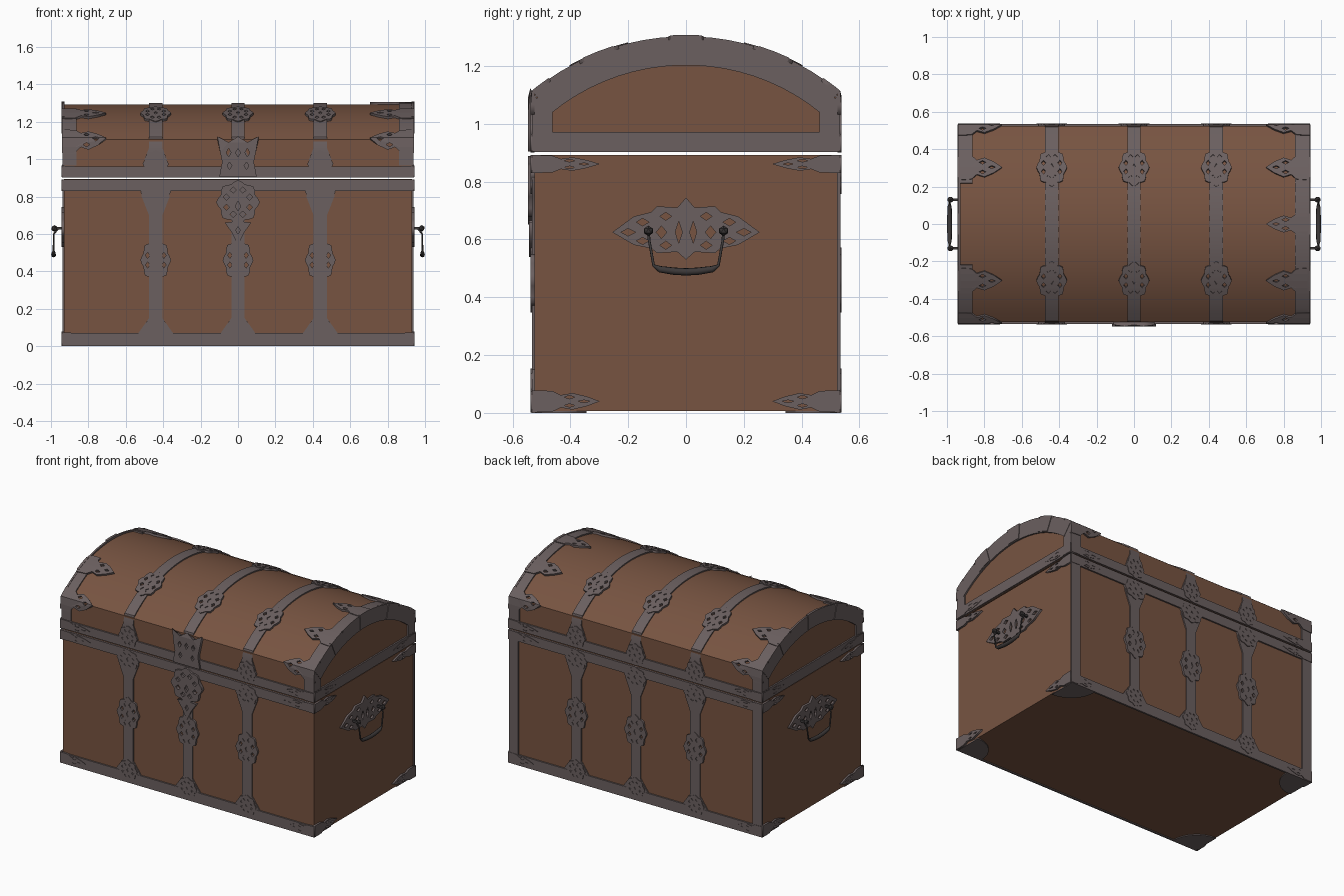
import bpy, bmesh, math
from mathutils import Vector

if "Cube" in bpy.data.objects:
    bpy.data.objects.remove(bpy.data.objects["Cube"])

def material(name, col):
    m = bpy.data.materials.new(name)
    m.diffuse_color = (*col, 1)
    m.use_nodes = True
    m.node_tree.nodes["Principled BSDF"].inputs["Base Color"].default_value = m.diffuse_color
    return m

WOOD = material("brown_wood", (0.185, 0.088, 0.053))
IRON = material("grey_iron", (0.145, 0.115, 0.115))
DARK = material("dark_iron", (0.045, 0.04, 0.04))

# chest half length, half depth, wall height, crown height
X, Y, H, TOP = 0.93, 0.525, 1.105, 1.293
SAG = TOP - H
R = (Y * Y + SAG * SAG) / (2 * SAG)
A = math.asin(Y / R)
L = 2 * A * R
END = 2 * H + L            # path length: up the front, over the lid, down the back

# placements: (u, v, height above surface) -> point
def wrap(u, s, h):
    if s < H - 1e-5:
        return Vector((u, -Y - h, s))
    if s > H + L + 1e-5:
        return Vector((u, Y + h, END - s))
    a = (s - H) / R - A
    return Vector((u, (R + h) * math.sin(a), TOP - R + (R + h) * math.cos(a)))

def end(side):
    return lambda u, v, h: Vector((side * (X + h), u, v))

def arch(side):
    def place(u, s, h):
        p = wrap(0, s, -u)
        return Vector((side * (X + h), p.y, p.z))
    return place

def under(u, v, h):
    return Vector((u, v, 0.006 - h))

def finish(name, bm, mats, smooth=False):
    bmesh.ops.recalc_face_normals(bm, faces=bm.faces)
    me = bpy.data.meshes.new(name)
    bm.to_mesh(me)
    bm.free()
    me.materials.clear()
    for m in mats:
        me.materials.append(m)
    if smooth:
        for p in me.polygons:
            p.use_smooth = True
        me.set_sharp_from_angle(angle=math.radians(30))
    ob = bpy.data.objects.new(name, me)
    bpy.context.collection.objects.link(ob)
    return ob

def strip(name, place, cu, prof, h=0.008, mat=IRON):
    """Thin iron strip along v; prof = [(v, half width), ...]"""
    pts = []
    for (a, wa), (b, wb) in zip(prof, prof[1:]):
        n = max(1, math.ceil((b - a) / 0.06))
        pts += [(a + (b - a) * i / n, wa + (wb - wa) * i / n) for i in range(n)]
    pts.append(prof[-1])
    bm = bmesh.new()
    rings = [[bm.verts.new(place(cu + k * w, v, z)) for k, z in
              ((-1, -0.002), (-1, h), (1, h), (1, -0.002))] for v, w in pts]
    for r, q in zip(rings, rings[1:]):
        for i in range(4):
            bm.faces.new((r[i], r[(i + 1) % 4], q[(i + 1) % 4], q[i]))
    bm.faces.new(rings[0])
    bm.faces.new(rings[-1])
    return finish(name, bm, [mat], True)

def plate(name, place, ou, ov, outline, holes=(), su=1, sv=1, h=0.013):
    """Pierced plate: 2D outline with diamond holes (u, v, ru, rv), bent onto a surface"""
    cu = bpy.data.curves.new(name, 'CURVE')
    cu.dimensions, cu.fill_mode, cu.extrude = '2D', 'BOTH', h / 2
    loops = [outline] + [[(a + p, b), (a, b + q), (a - p, b), (a, b - q)] for a, b, p, q in holes]
    for loop in loops:
        sp = cu.splines.new('POLY')
        sp.points.add(len(loop) - 1)
        for pt, (a, b) in zip(sp.points, loop):
            pt.co = (a * su, b * sv, 0, 1)
        sp.use_cyclic_u = True
    tmp = bpy.data.objects.new(name + "_outline", cu)
    bpy.context.collection.objects.link(tmp)
    me = bpy.data.meshes.new_from_object(tmp.evaluated_get(bpy.context.evaluated_depsgraph_get()))
    bpy.data.objects.remove(tmp)
    bm = bmesh.new()
    bm.from_mesh(me)
    bpy.data.meshes.remove(me)
    bmesh.ops.remove_doubles(bm, verts=bm.verts, dist=1e-5)
    if place is wrap and H - 0.2 < ov < H + L + 0.2:      # cuts so it can bend
        for c in [H - ov, H + L - ov] + [0.04 * i for i in range(-3, 4)]:
            bmesh.ops.bisect_plane(bm, geom=bm.verts[:] + bm.edges[:] + bm.faces[:],
                                   plane_co=(0, c, 0), plane_no=(0, 1, 0), dist=1e-5)
    bm.normal_update()
    for f in bm.faces:
        f.material_index = 0 if abs(f.normal.z) > 0.5 else 1
    for v in bm.verts:
        v.co = place(ou + v.co.x, ov + v.co.y, v.co.z + h / 2)
    return finish(name, bm, [IRON, DARK])

def mirrored(half):
    return half + [(-a, b) for a, b in reversed(half) if abs(a) > 1e-6]

# reusable outlines
T = [2 * math.pi * i / 32 for i in range(32)]
ROSETTE = [(math.cos(t) * (0.076 + 0.006 * math.cos(8 * t)),
            math.sin(t) * (0.105 + 0.008 * math.cos(8 * t))) for t in T]
ROSE_HOLES = [(0.047 * math.cos(t), 0.067 * math.sin(t), 0.012, 0.016) for t in T[2::4]] + [(0, 0, 0.01, 0.02)]
leaf_half = [(0, 0.08), (0.07, 0.075), (0.1, 0.045), (0.14, 0.06), (0.19, 0.035), (0.235, 0)]
LEAF = leaf_half + [(a, -b) for a, b in reversed(leaf_half[:-1])]
LEAF_HOLES = [(0.13, 0.03, 0.018, 0.012), (0.13, -0.03, 0.018, 0.012), (0.18, 0, 0.02, 0.009)]

# wooden body and domed lid
def solid(name, pts):
    bm = bmesh.new()
    a, b = ([bm.verts.new((x, p[1], p[2])) for p in pts] for x in (-X, X))
    bm.faces.new(a)
    bm.faces.new(b)
    for i in range(len(pts)):
        j = (i + 1) % len(pts)
        bm.faces.new((a[i], a[j], b[j], b[i]))
    return finish(name, bm, [WOOD], True)

solid("chest_body", [(0, -Y, 0.006), (0, Y, 0.006), (0, Y, 0.893), (0, -Y, 0.893)])
solid("domed_lid", [wrap(0, 0.902, 0)] + [wrap(0, H + L * i / 20, 0) for i in range(21)]
      + [wrap(0, END - 0.902, 0)])

# long horizontal bands on front and back
for nm, f in (("front", lambda a, b: (a, b)), ("back", lambda a, b: (END - b, END - a))):
    for part, a, b in (("base_band", 0.0, 0.07), ("body_rim", 0.83, 0.892), ("lid_rim", 0.903, 0.962)):
        a, b = f(a, b)
        strip(f"{nm}_{part}", wrap, 0, [(a, X + 0.008), (b, X + 0.008)], 0.01)

# vertical straps with rosettes
SB = [(0, 0.1), (0.06, 0.1), (0.15, 0.036), (0.7, 0.036), (0.8, 0.075), (0.892, 0.075)]
LID_S = R * math.asin(0.3 / R)
for x in (-0.44, 0, 0.44):
    strip("front_strap", wrap, x, SB)
    strip("back_strap", wrap, x, [(END - s, w) for s, w in reversed(SB)])
    strip("lid_strap", wrap, x, [(0.903, 0.07), (1.0, 0.06), (1.06, 0.036), (END - 1.06, 0.036),
                                 (END - 1.0, 0.06), (END - 0.903, 0.07)])
    for back in (0, 1):
        m = lambda s: END - s if back else s
        plate("strap_rosette", wrap, x, m(0.46), ROSETTE, ROSE_HOLES)
        plate("lid_rosette", wrap, x, m(H + L / 2 - LID_S), ROSETTE, ROSE_HOLES, 1, 0.95)
        plate("base_rosette", wrap, x, m(0.085), ROSETTE, ROSE_HOLES, 0.85, 0.6)
        if x or back:
            plate("body_rim_rosette", wrap, x, m(0.825), ROSETTE, ROSE_HOLES, 1, 0.6)
            plate("lid_rim_rosette", wrap, x, m(0.975), ROSETTE, ROSE_HOLES, 0.85, 0.65)

# lock: hasp on the lid, round lock plate and tail on the body
plate("lock_hasp", wrap, 0, 0.905, mirrored([(0, 0.2), (0.05, 0.185), (0.11, 0.2), (0.095, 0.13),
      (0.085, 0.08), (0.1, 0.0)]), [(0.05 * i, 0.13, 0.013, 0.022) for i in (-1, 0, 1)]
      + [(0.045 * i, 0.06, 0.012, 0.02) for i in (-1, 1)], h=0.022)
plate("lock_plate", wrap, 0, 0.77, ROSETTE, [(0, -0.02, 0.01, 0.025)] + ROSE_HOLES[:-1], 1.42, 1.05, h=0.022)
plate("lock_tail", wrap, 0, 0.61, mirrored([(0, 0.06), (0.07, 0.05), (0.035, 0), (0, -0.07)]),
      [(0, 0.01, 0.012, 0.02)], h=0.018)

for sd in (-1, 1):
    # leaf clasps at the ends of front, back and lid
    for back in (0, 1):
        m = lambda s: END - s if back else s
        for s, k, ln in ((0.038, 0.45, 0.8), (0.861, 0.39, 0.95), (0.933, 0.39, 0.95),
                         (H, 0.9, 1.0), (H + L / 2 - LID_S, 0.9, 1.0)):
            plate("corner_clasp", wrap, sd * (X + 0.01), m(s), LEAF, LEAF_HOLES, -sd * ln, k)
        # end faces: clasps and lid wall edging
        yd = 1 if back else -1
        for z, k in ((0.04, 0.48), (0.861, 0.39), (0.935, 0.39)):
            plate("end_clasp", end(sd), yd * (Y + 0.008), z, LEAF, LEAF_HOLES, -yd, k)
        strip("end_lid_edging", end(sd), yd * 0.496, [(0.965, 0.034), (1.09, 0.034)])
        # quarter-round corner plates underneath
        q = [(0, 0)] + [(0.18 * math.cos(t), 0.18 * math.sin(t)) for t in T[:9]]
        plate("base_corner_plate", under, sd * X, yd * Y, q, (), -sd, -yd, 0.006)
    # lid edge bands, end rim and arch
    if sd > 0:
        strip("lid_end_band", wrap, 0.9, [(0.965, 0.038), (END - 0.965, 0.038)])
        plate("crown_clasp", wrap, X + 0.01, H + L / 2, LEAF, LEAF_HOLES, -1, 0.75)
    else:
        for a, b in ((0.965, H + L / 2 - 0.22), (H + L / 2 + 0.22, END - 0.965)):
            strip("lid_end_band", wrap, -0.9, [(a, 0.036), (b, 0.036)])
    strip("end_lid_rim", end(sd), 0, [(0.903, Y + 0.008), (0.972, Y + 0.008)], 0.01)
    strip("end_arch", arch(sd), 0.04, [(H, 0.05), (H + L, 0.05)], 0.01)
    for i in (-1, 0, 1):
        c = H + L / 2 + i * LID_S
        strip("arch_clamp", arch(sd), 0.035, [(c - 0.055, 0.05), (c + 0.055, 0.05)], 0.014)
    # upright bars at the back corners
    strip("back_corner_bar", wrap, sd * 0.903, [(END - 0.83, 0.034), (END - 0.07, 0.034)], 0.01)

    # pierced handle plate
    top = [(0.255, 0), (0.18, 0.055), (0.12, 0.07), (0.1, 0.09), (0.03, 0.085), (0, 0.12)]
    top += [(-a, b) for a, b in reversed(top[:-1])]
    esc = top + [(a, -0.8 * b if abs(a) > 0.01 else -0.095) for a, b in reversed(top[1:-1])]
    hl = [(k * a, b, p, q) for k in (-1, 1) for a, b, p, q in
          ((0.025, 0, 0.012, 0.038), (0.07, 0.055, 0.02, 0.014), (0.07, -0.045, 0.02, 0.014),
           (0.085, 0, 0.018, 0.022), (0.15, 0.035, 0.022, 0.013), (0.15, -0.03, 0.022, 0.012),
           (0.2, 0, 0.025, 0.013))]
    plate("handle_plate", end(sd), 0, 0.625, esc, hl)

    # bail handle with thick grip, hung from two knobs
    half = [(0.962, 0.13, 0.63, 0.45), (0.985, 0.128, 0.6, 0.35), (0.986, 0.112, 0.51, 0.4),
            (0.986, 0.09, 0.497, 0.9), (0.986, 0.04, 0.49, 1.0)]
    path = half + [(0.986, 0, 0.488, 1.0)] + [(a, -b, c, r) for a, b, c, r in reversed(half)]
    cu = bpy.data.curves.new("bail_handle", 'CURVE')
    cu.dimensions, cu.bevel_depth, cu.bevel_resolution, cu.use_fill_caps = '3D', 0.013, 2, True
    sp = cu.splines.new('POLY')
    sp.points.add(len(path) - 1)
    for pt, (a, b, c, r) in zip(sp.points, path):
        pt.co, pt.radius = (sd * a, b, c, 1), r
    cu.materials.append(DARK)
    bpy.context.collection.objects.link(bpy.data.objects.new("bail_handle", cu))
    for y in (-0.13, 0.13):
        bm = bmesh.new()
        bmesh.ops.create_icosphere(bm, subdivisions=1, radius=0.018)
        bmesh.ops.translate(bm, verts=bm.verts, vec=(sd * 0.982, y, 0.63))
        finish("handle_knob", bm, [DARK])
        bm = bmesh.new()
        bmesh.ops.create_cube(bm, size=1)
        for v in bm.verts:
            v.co = (sd * 0.955 + v.co.x * 0.04, y + v.co.y * 0.014, 0.63 + v.co.z * 0.014)
        finish("handle_post", bm, [DARK])
